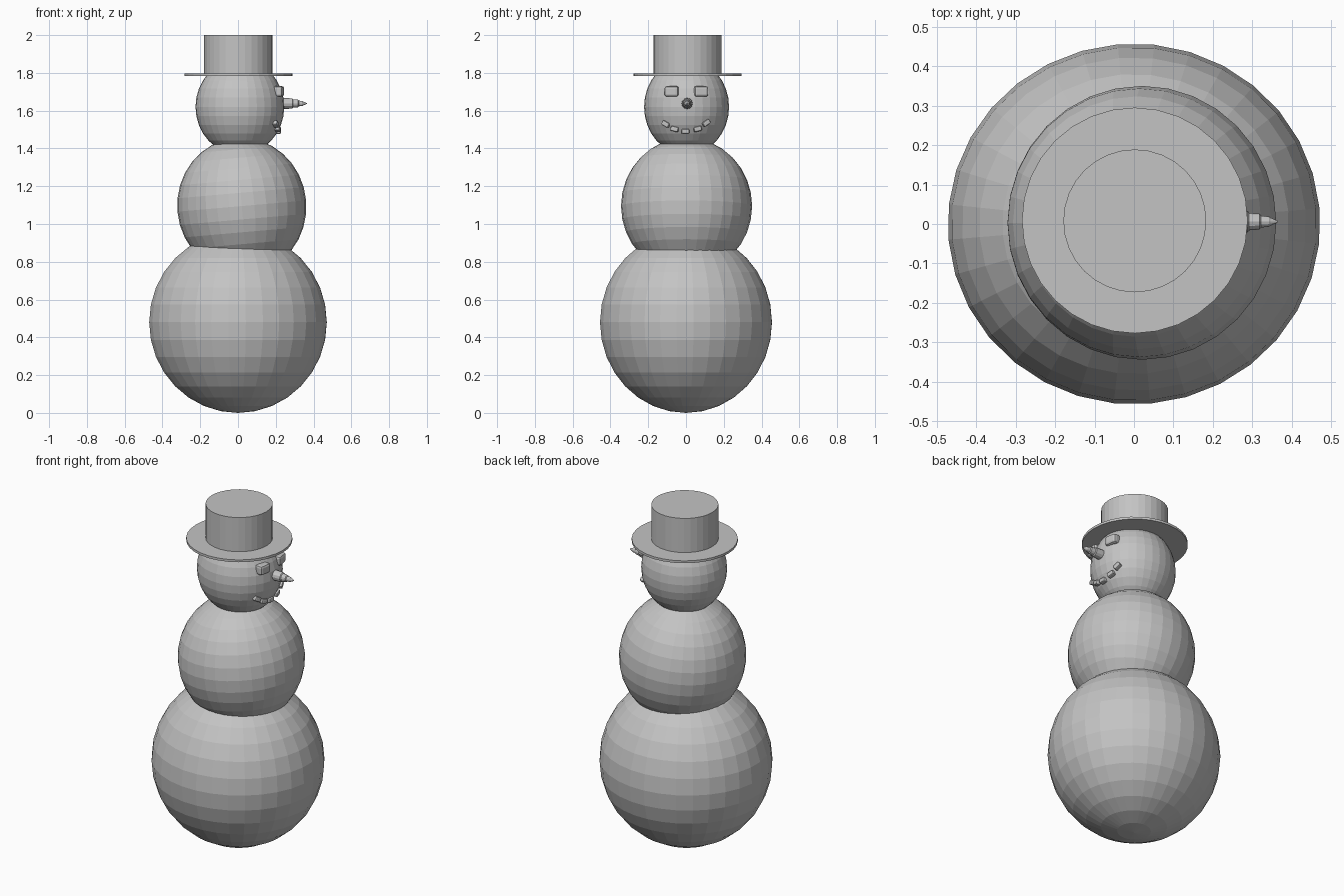
import bpy, bmesh, math
from mathutils import Matrix, Vector

if "Cube" in bpy.data.objects:
    bpy.data.objects.remove(bpy.data.objects["Cube"])

snow = bpy.data.materials.new("plain_grey")
snow.diffuse_color = (0.55, 0.55, 0.55, 1)
snow.use_nodes = True
snow.node_tree.nodes["Principled BSDF"].inputs["Base Color"].default_value = snow.diffuse_color


def finish(name, bm):
    me = bpy.data.meshes.new(name)
    bmesh.ops.recalc_face_normals(bm, faces=bm.faces)
    bm.to_mesh(me)
    bm.free()
    me.materials.append(snow)
    ob = bpy.data.objects.new(name, me)
    bpy.context.collection.objects.link(ob)
    return ob


def ball(name, centre, radii, tilt=0.0, turn=0.0):
    bm = bmesh.new()
    bmesh.ops.create_uvsphere(bm, u_segments=32, v_segments=16, radius=1)
    m = (Matrix.Translation(centre) @ Matrix.Rotation(tilt, 4, 'Y')
         @ Matrix.Diagonal((*radii, 1)) @ Matrix.Rotation(turn, 4, 'Z'))
    bmesh.ops.transform(bm, matrix=m, verts=bm.verts)
    return finish(name, bm)


def disc(name, centre_xy, r, z0, z1):
    bm = bmesh.new()
    bmesh.ops.create_cone(bm, cap_ends=True, segments=32, radius1=r, radius2=r,
                          depth=z1 - z0)
    bmesh.ops.translate(bm, vec=(*centre_xy, (z0 + z1) / 2), verts=bm.verts)
    return finish(name, bm)


def stone(name, centre, size, roll=0.0, yaw=0.0):
    # bevelled lump of coal
    bm = bmesh.new()
    bmesh.ops.create_cube(bm, size=1)
    bmesh.ops.scale(bm, vec=size, verts=bm.verts)
    bmesh.ops.bevel(bm, geom=bm.edges[:], offset=min(size) * 0.25, segments=2,
                    profile=0.5, affect='EDGES')
    m = (Matrix.Translation(centre) @ Matrix.Rotation(yaw, 4, 'Z')
         @ Matrix.Rotation(roll, 4, 'X'))
    bmesh.ops.transform(bm, matrix=m, verts=bm.verts)
    return finish(name, bm)


# Three stacked snowballs
ball("body_bottom", (0, 0, 0.48), (0.472, 0.457, 0.48), turn=math.radians(5))
ball("body_middle", (0.02, 0.003, 1.095), (0.342, 0.347, 0.362),
     tilt=math.radians(-5))
HC, HR = Vector((0.01, 0.003, 1.62)), Vector((0.235, 0.225, 0.253))
ball("head", HC, HR)

# Hat
disc("hat_brim", (0.002, 0.009), 0.286, 1.783, 1.797)
disc("hat_crown", (0.002, 0.008), 0.181, 1.79, 2.0)


def on_head(y, z):
    # x of the head surface on the face side
    return HC.x + HR.x * math.sqrt(1 - ((y - HC.y) / HR.y) ** 2
                                   - ((z - HC.z) / HR.z) ** 2)


# Eyes
for side, name in ((-1, "eye_left"), (1, "eye_right")):
    y = 0.002 + 0.077 * side
    stone(name, (on_head(y, 1.702) - 0.002, y, 1.702), (0.05, 0.074, 0.056),
          yaw=0.15 * side)

# Mouth stones along a smile
smile = [(-0.106, 1.529, -0.5), (-0.060, 1.503, -0.25), (-0.003, 1.490, 0),
         (0.061, 1.503, 0.25), (0.106, 1.535, 0.6)]
for i, (y, z, roll) in enumerate(smile):
    stone(f"mouth_stone_{i + 1}", (on_head(y, z), y, z),
          (0.032, 0.042, 0.026), roll=roll, yaw=y * 3)

# Ridged carrot nose turned around the x axis
profile = [(0.20, 0.031), (0.288, 0.027), (0.292, 0.022), (0.318, 0.020),
           (0.322, 0.015), (0.342, 0.013), (0.346, 0.010), (0.364, 0.002)]
bm = bmesh.new()
N = 12
rings = [[bm.verts.new((x, 0.006 + r * math.cos(2 * math.pi * k / N),
                        1.638 + r * math.sin(2 * math.pi * k / N)))
          for k in range(N)] for x, r in profile]
for a, b in zip(rings, rings[1:]):
    for k in range(N):
        bm.faces.new((a[k], a[(k + 1) % N], b[(k + 1) % N], b[k]))
bm.faces.new(rings[0])
bm.faces.new(rings[-1])
finish("nose", bm)
